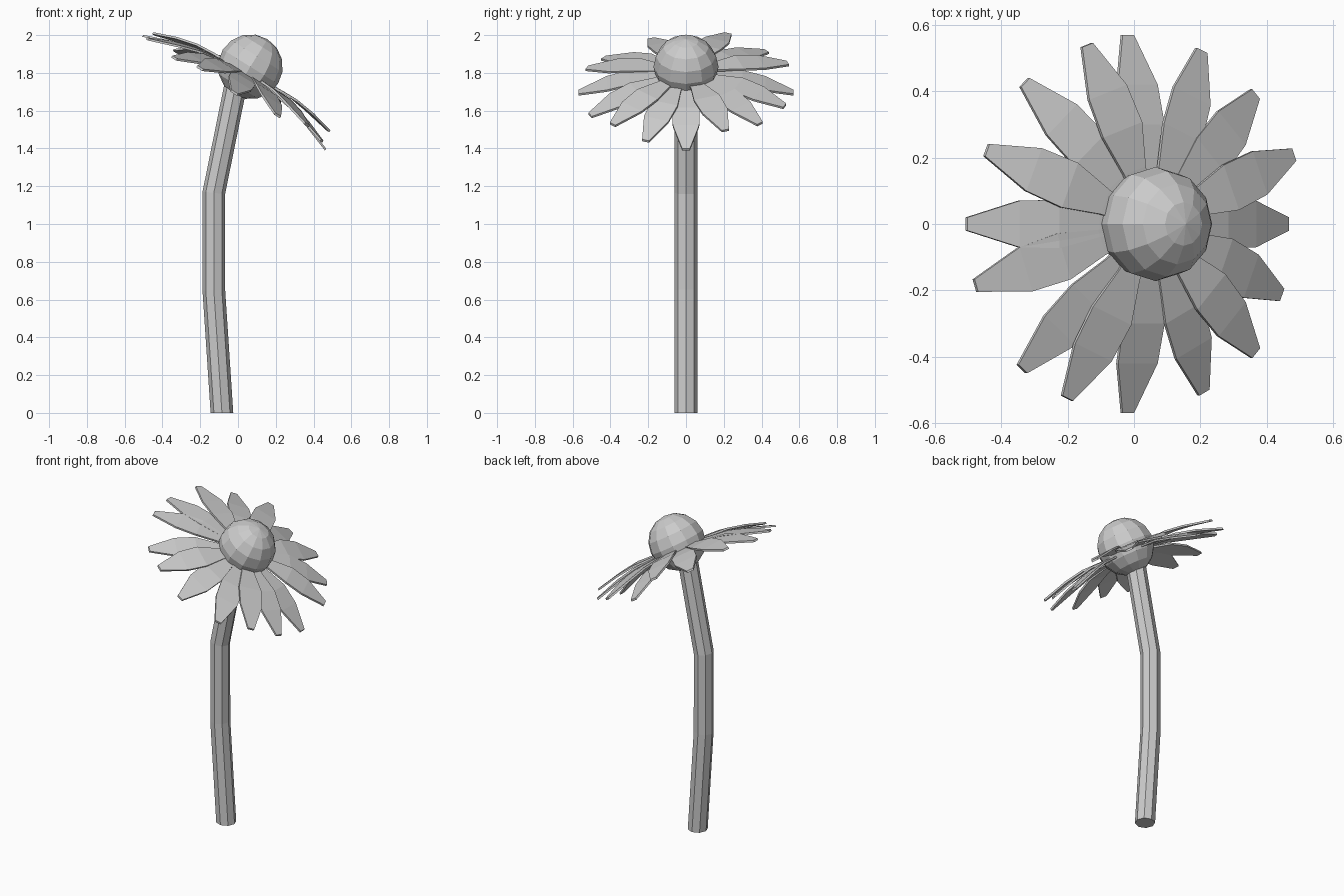
import bpy, bmesh
from math import sin, cos, pi, radians
from mathutils import Matrix, Vector

if "Cube" in bpy.data.objects:
    bpy.data.objects.remove(bpy.data.objects["Cube"])

TILT = radians(31.9)
HEAD = Matrix.Translation((-0.017, 0, 1.70)) @ Matrix.Rotation(TILT, 4, 'Y')


def finish(bm, name, matrix=Matrix()):
    bmesh.ops.recalc_face_normals(bm, faces=bm.faces)
    bm.transform(matrix)
    me = bpy.data.meshes.new(name)
    bm.to_mesh(me)
    bm.free()
    ob = bpy.data.objects.new(name, me)
    bpy.context.collection.objects.link(ob)
    return ob


# Stem: eight-sided tube through (x, z, lean) stations
bm = bmesh.new()
rings = []
for x, z, lean in [(-0.085, 0, 0), (-0.128, 0.65, -0.05), (-0.128, 1.165, 0.12), (0.005, 1.82, 0.2)]:
    ring = []
    for i in range(8):
        a = i * pi / 4
        p = Matrix.Rotation(lean, 3, 'Y') @ Vector((0.06 * cos(a), 0.06 * sin(a), 0))
        # keep the bottom ring flat on the ground
        ring.append(bm.verts.new(p + Vector((x, 0, z))))
    rings.append(ring)
for lo, hi in zip(rings, rings[1:]):
    for i in range(8):
        j = (i + 1) % 8
        bm.faces.new((lo[i], lo[j], hi[j], hi[i]))
bm.faces.new(rings[0])
bm.faces.new(rings[-1])
finish(bm, "stem")

# Flower centre: faceted ball
bm = bmesh.new()
bmesh.ops.create_uvsphere(bm, u_segments=12, v_segments=8, radius=0.172)
finish(bm, "flower_centre", HEAD @ Matrix.Translation((0, 0, 0.156)))

# Petals: drooping strips, (radius, half width, height)
PROFILE = [(0.06, 0.025, 0.12), (0.17, 0.04, 0.108), (0.30, 0.073, 0.09),
           (0.42, 0.070, 0.055), (0.57, 0.02, 0.0)]
# (angle, tip lift) of each petal
PETALS = [(0, 0), (21.5, .094), (43.4, .063), (66.5, .057), (90, 0), (109, .067),
          (131.6, .022), (157, .04), (180, 0), (199, 0), (230, -.012), (247, .014),
          (270, 0), (297, .019), (317, .06), (338, .028)]
for n, (angle, lift) in enumerate(PETALS):
    bm = bmesh.new()
    levels = []
    for dz in (-0.012, 0):
        levels.append([[bm.verts.new((r, s * w, h + dz + lift * r / 0.57)) for s in (-1, 1)]
                       for r, w, h in PROFILE])
    low, top = levels
    for k in range(len(PROFILE) - 1):
        for lv in levels:
            bm.faces.new((lv[k][0], lv[k + 1][0], lv[k + 1][1], lv[k][1]))
        for s in (0, 1):
            bm.faces.new((low[k][s], low[k + 1][s], top[k + 1][s], top[k][s]))
    for k in (0, -1):
        bm.faces.new((low[k][0], low[k][1], top[k][1], top[k][0]))
    finish(bm, f"petal_{n + 1}", HEAD @ Matrix.Rotation(radians(angle), 4, 'Z'))
